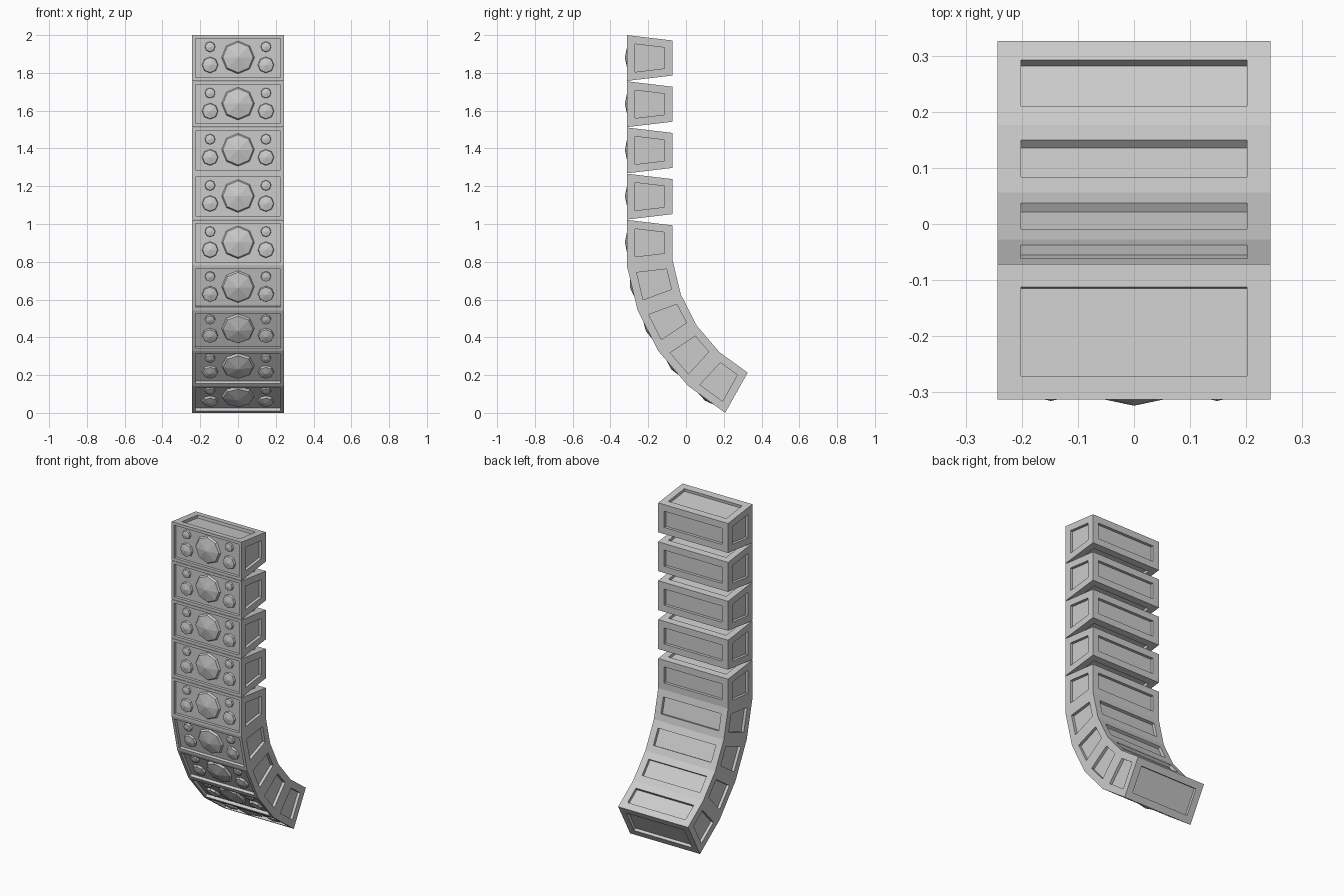
import bpy, bmesh, math
from mathutils import Matrix, Vector

if "Cube" in bpy.data.objects:
    bpy.data.objects.remove(bpy.data.objects["Cube"])

W = 0.243        # half width
D = 0.242        # cabinet depth
HF = 0.2425      # front height
PITCH = 0.2446   # spacing of the straight upper cabinets
STEP = math.radians(13.5)
REC = 0.018      # panel recess depth
TAPER = D * math.tan(STEP / 2)


def finish(bm, name):
    bmesh.ops.recalc_face_normals(bm, faces=bm.faces)
    me = bpy.data.meshes.new(name)
    bm.to_mesh(me)
    bm.free()
    return me


def cabinet_mesh():
    # wedge box, origin on the upper front edge, with a recessed panel on every face
    bm = bmesh.new()
    prof = [(0, 0), (D, -TAPER), (D, -HF + TAPER), (0, -HF)]
    base = bm.faces.new([bm.verts.new((-W, y, z)) for y, z in prof])
    ext = bmesh.ops.extrude_face_region(bm, geom=[base], use_keep_orig=True)
    bmesh.ops.translate(bm, vec=(2 * W, 0, 0),
                        verts=[g for g in ext["geom"] if isinstance(g, bmesh.types.BMVert)])
    bmesh.ops.recalc_face_normals(bm, faces=bm.faces)
    bm.normal_update()
    for f in list(bm.faces):
        margin = 0.018 if f.normal.y < -0.9 else 0.042
        bmesh.ops.inset_individual(bm, faces=[f], thickness=margin, use_even_offset=True)
        bm.normal_update()
        bmesh.ops.inset_individual(bm, faces=[f], thickness=0, depth=-REC)
    return finish(bm, "cabinet")


def driver_mesh(name, spots, r):
    # bevelled octagonal rim with a shallow pointed dome
    bm = bmesh.new()
    for x, z in spots:
        rings = []
        for rad, y in ((r, REC), (r * 0.92, 0.006)):
            rings.append([bm.verts.new((x + rad * math.cos(i * math.pi / 4), y,
                                        z + rad * math.sin(i * math.pi / 4))) for i in range(8)])
        tip = bm.verts.new((x, 0.006 - 0.21 * r * 0.92, z))
        bm.faces.new(rings[0])
        for i in range(8):
            j = (i + 1) % 8
            bm.faces.new((rings[0][i], rings[0][j], rings[1][j], rings[1][i]))
            bm.faces.new((rings[1][i], rings[1][j], tip))
    return finish(bm, name)


meshes = [
    cabinet_mesh(),
    driver_mesh("woofer", [(0, -0.118)], 0.087),
    driver_mesh("midrange_pair", [(-0.148, -0.158), (0.148, -0.158)], 0.043),
    driver_mesh("tweeter_pair", [(-0.148, -0.062), (0.148, -0.062)], 0.028),
]

# five cabinets hang straight, four curl under and back
pos = Vector((0, -0.313, 2.0))
for n in range(9):
    ang = max(0, n - 4) * STEP
    for me in meshes:
        ob = bpy.data.objects.new(f"{me.name}_{n + 1}", me)
        ob.matrix_world = Matrix.Translation(pos) @ Matrix.Rotation(ang, 4, 'X')
        bpy.context.collection.objects.link(ob)
    pos = pos + Vector((0, math.sin(ang), -math.cos(ang))) * (PITCH if n < 4 else HF)
